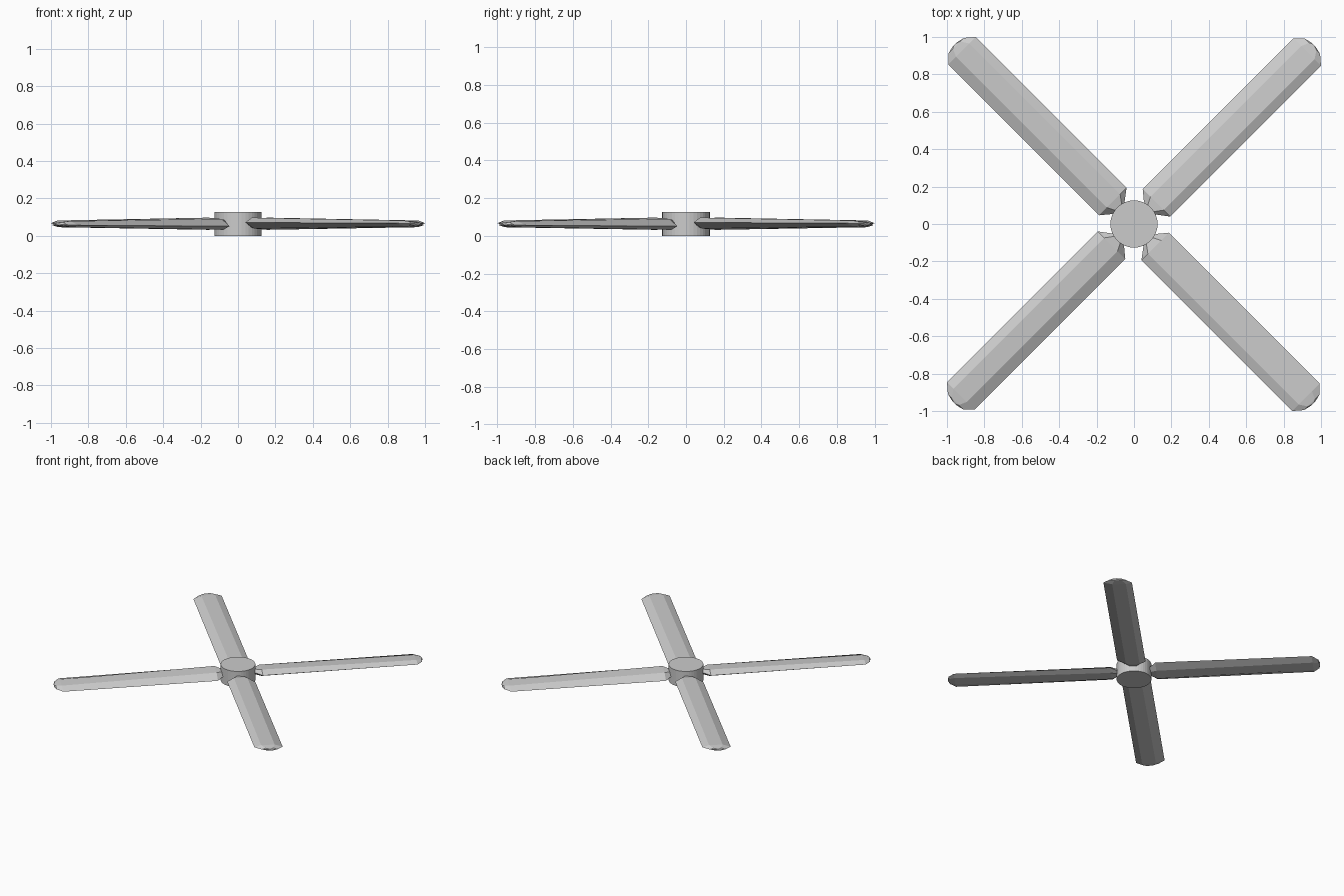
import bpy, bmesh, math
from mathutils import Matrix

if "Cube" in bpy.data.objects:
    bpy.data.objects.remove(bpy.data.objects["Cube"])

MID_Z = 0.063

# Hub: short upright cylinder
bm = bmesh.new()
bmesh.ops.create_cone(bm, cap_ends=True, segments=40, radius1=0.126, radius2=0.126,
                      depth=0.126, matrix=Matrix.Translation((0, 0, MID_Z)))
mesh = bpy.data.meshes.new("hub")
bm.to_mesh(mesh)
bm.free()
hub = bpy.data.objects.new("hub", mesh)
bpy.context.collection.objects.link(hub)

# Blade cross-section (across, height): six-sided and slightly pitched
section = [(-0.109, 0.008), (-0.06, 0.034), (0.04, 0.027),
           (0.099, -0.012), (0.055, -0.031), (-0.045, -0.024)]
# Stations along the blade: distance, width factor, thickness factor
stations = [(0.06, 0.40, 0.7), (0.12, 0.45, 0.75), (0.165, 1.0, 1.0),
            (1.305, 1.0, 0.55), (1.347, 0.55, 0.33), (1.356, 0.15, 0.2)]


def make_blade_mesh():
    bm = bmesh.new()
    rings = [[bm.verts.new((u, v * w, MID_Z + z * t)) for v, z in section]
             for u, w, t in stations]
    n = len(section)
    for a, b in zip(rings, rings[1:]):
        for i in range(n):
            j = (i + 1) % n
            bm.faces.new((a[i], a[j], b[j], b[i]))
    bm.faces.new(rings[0])
    bm.faces.new(rings[-1])
    bmesh.ops.recalc_face_normals(bm, faces=bm.faces)
    me = bpy.data.meshes.new("blade")
    bm.to_mesh(me)
    bm.free()
    return me


# Four blades on the diagonals
blade_mesh = make_blade_mesh()
for k in range(4):
    blade = bpy.data.objects.new(f"blade_{k + 1}", blade_mesh)
    blade.rotation_euler.z = math.radians(45 + 90 * k)
    bpy.context.collection.objects.link(blade)
